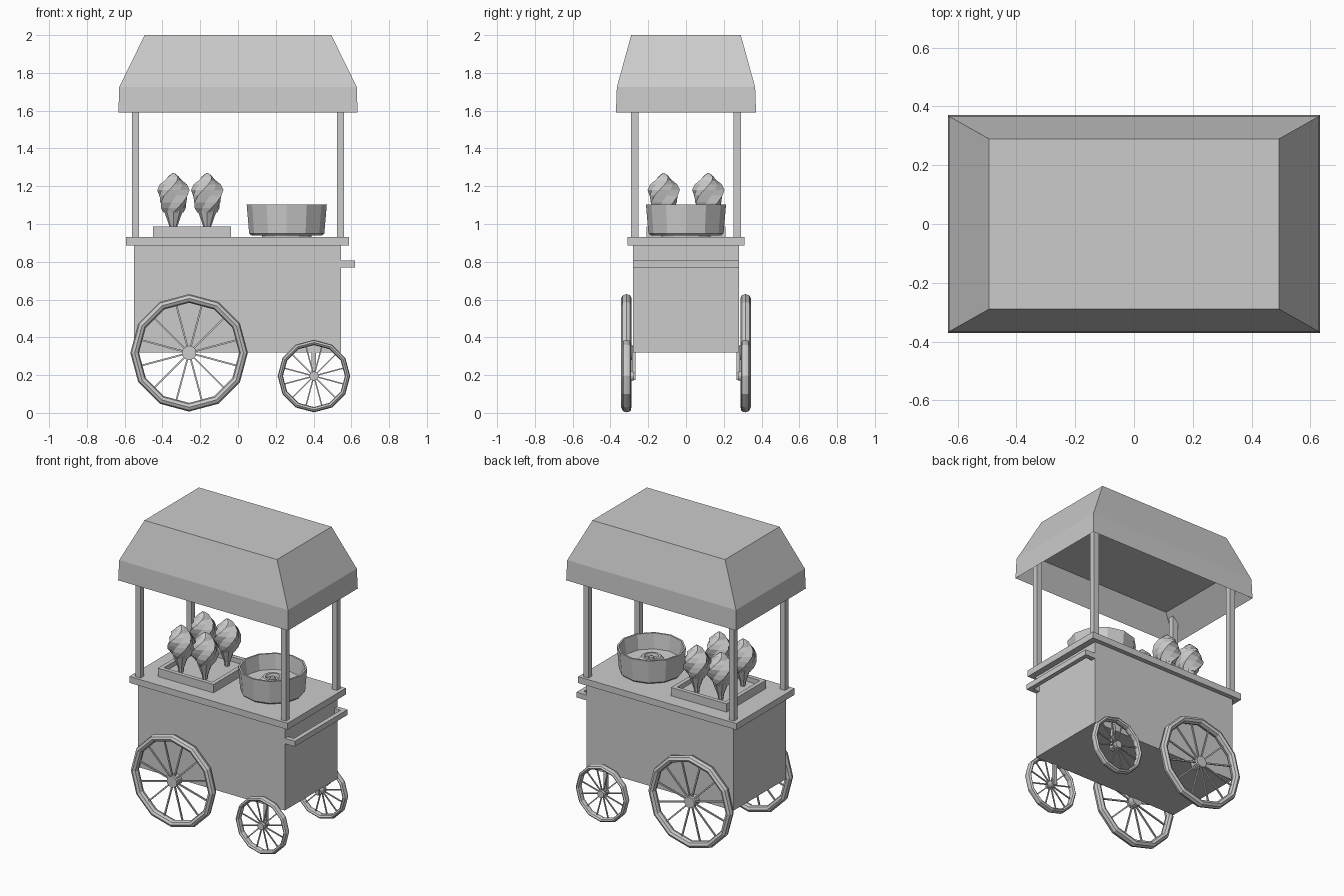
import bpy, math
from math import pi, cos, sin

if "Cube" in bpy.data.objects:
    bpy.data.objects.remove(bpy.data.objects["Cube"])


def make(name, verts, faces):
    me = bpy.data.meshes.new(name)
    me.from_pydata(verts, [], faces)
    me.update()
    ob = bpy.data.objects.new(name, me)
    bpy.context.collection.objects.link(ob)
    return ob


def loft(name, rings, caps=True, loop=False):
    """Skin a list of equal-length vertex rings."""
    n, m = len(rings[0]), len(rings)
    verts = [v for r in rings for v in r]
    faces = []
    for i in range(m if loop else m - 1):
        a, b = i * n, ((i + 1) % m) * n
        faces += [(a + j, a + (j + 1) % n, b + (j + 1) % n, b + j) for j in range(n)]
    if caps and not loop:
        faces += [tuple(range(n))[::-1], tuple(range((m - 1) * n, m * n))]
    return make(name, verts, faces)


def rect(hx, hy, z, cx=0, cy=0):
    return [(cx + sx * hx, cy + sy * hy, z) for sx, sy in ((-1, -1), (1, -1), (1, 1), (-1, 1))]


def box(name, x0, x1, y0, y1, z0, z1):
    c = ((x0 + x1) / 2, (y0 + y1) / 2)
    h = ((x1 - x0) / 2, (y1 - y0) / 2)
    return loft(name, [rect(*h, z0, *c), rect(*h, z1, *c)])


def lathe(name, profile, n, cx, cy, lobes=0, depth=0, twist=0):
    """Profile of (radius, z) turned about a vertical axis, optionally lobed and twisted."""
    rings = []
    for k, (r, z) in enumerate(profile):
        ring = []
        for j in range(n):
            a = 2 * pi * j / n
            rr = r * (1 + depth * cos(lobes * a))
            ring.append((cx + rr * cos(a + k * twist), cy + rr * sin(a + k * twist), z))
        rings.append(ring)
    return loft(name, rings)


def wheel(name, cx, cz, cy, outer, rad_half, y_half, hub_r, spoke):
    # rim: 12-sided ring with an oval eight-sided section
    mid = outer - rad_half
    rings = []
    for i in range(12):
        a = 2 * pi * i / 12
        ring = []
        for j in range(8):
            t = 2 * pi * j / 8
            r = mid + rad_half * cos(t)
            ring.append((cx + r * sin(a), cy + y_half * sin(t), cz + r * cos(a)))
        rings.append(ring)
    loft(name + "_rim", rings, loop=True)
    # hub reaching in to the body side
    side = 1 if cy > 0 else -1
    loft(name + "_hub", [[(cx + hub_r * cos(pi * j / 6), side * y, cz + hub_r * sin(pi * j / 6))
                          for j in range(12)][::side] for y in (0.335, 0.275)])
    # twelve thin spokes
    verts, faces = [], []
    for i in range(12):
        a = 2 * pi * (i + 0.5) / 12
        b = len(verts)
        for r in (hub_r * 0.8, mid * cos(pi / 12)):
            for u, v in ((-1, -1), (1, -1), (1, 1), (-1, 1)):
                verts.append((cx + r * sin(a) + u * spoke * cos(a), cy + v * spoke,
                              cz + r * cos(a) - u * spoke * sin(a)))
        faces += [(b + j, b + (j + 1) % 4, b + 4 + (j + 1) % 4, b + 4 + j) for j in range(4)]
    make(name + "_spokes", verts, faces)


# cabinet and counter
box("cart_body", -0.55, 0.545, -0.28, 0.28, 0.32, 0.89)
box("counter", -0.593, 0.587, -0.31, 0.31, 0.887, 0.93)

# canopy: hollow underside, valance and sloped roof in one shell
loft("canopy", [rect(0.495, 0.285, 1.73), rect(0.633, 0.371, 1.59),
                rect(0.629, 0.366, 1.725), rect(0.494, 0.29, 2.0)])

# corner posts
for sx in (-1, 1):
    for sy in (-1, 1):
        x, y = 0.542 * sx, 0.271 * sy
        box("canopy_post", x - 0.019, x + 0.019, y - 0.019, y + 0.019, 0.925, 1.74)

# push handle, a U shape
out = [(0.54, -0.28), (0.62, -0.28), (0.62, 0.28), (0.54, 0.28)]
inn = [(0.54, -0.248), (0.59, -0.248), (0.59, 0.248), (0.54, 0.248)]
loft("push_handle", [[(*o, 0.77), (*o, 0.806), (*i, 0.806), (*i, 0.77)] for o, i in zip(out, inn)])

# tray with raised rim
tx = -0.243
loft("cone_tray", [rect(0.207, 0.21, 0.928, tx), rect(0.207, 0.21, 0.986, tx),
                   rect(0.18, 0.183, 0.986, tx), rect(0.18, 0.183, 0.955, tx)])

# four ice cream cones
cream = [(0.048, 1.06), (0.064, 1.085), (0.077, 1.115), (0.082, 1.15), (0.081, 1.18),
         (0.066, 1.21), (0.046, 1.23), (0.032, 1.25), (0.006, 1.27)]
for x in (-0.342, -0.163):
    for y in (-0.118, 0.118):
        lathe("wafer_cone", [(0.014, 0.95), (0.02, 0.985), (0.05, 1.07)], 8, x, y)
        lathe("ice_cream_swirl", cream, 8, x, y, lobes=4, depth=0.09, twist=0.33)

# round basin with a spinner hub in its middle
lathe("basin", [(0.13, 0.925), (0.13, 0.938), (0.185, 0.938), (0.199, 0.95), (0.212, 1.102),
                (0.2, 1.102), (0.188, 1.0), (0.09, 0.99)], 12, 0.258, 0)
lathe("spinner_hub", [(0.085, 0.985), (0.085, 1.01), (0.06, 1.04), (0.045, 1.04),
                      (0.04, 1.02), (0.02, 1.02), (0.015, 1.035)], 12, 0.258, 0)

# wheels and small wheel brackets on both sides
for s in (-1, 1):
    wheel("large_wheel", -0.259, 0.318, 0.316 * s, 0.311, 0.023, 0.028, 0.038, 0.0045)
    wheel("small_wheel", 0.402, 0.195, 0.314 * s, 0.192, 0.014, 0.024, 0.024, 0.0035)
    y0, y1 = sorted((0.268 * s, 0.287 * s))
    box("wheel_bracket", 0.39, 0.414, y0, y1, 0.175, 0.355)
